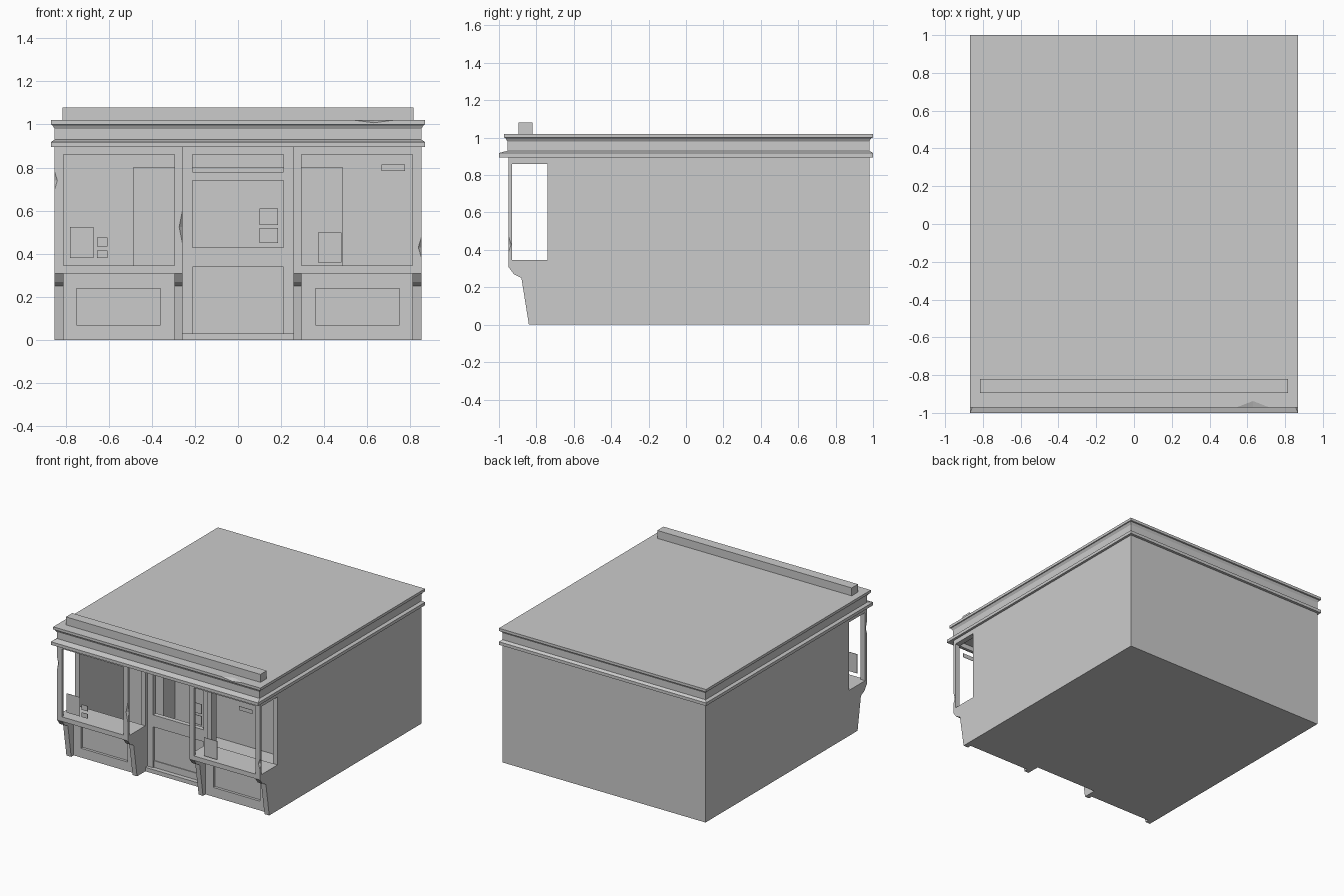
import bpy, bmesh

if "Cube" in bpy.data.objects:
    bpy.data.objects.remove(bpy.data.objects["Cube"])


def finish(name, bm):
    bmesh.ops.recalc_face_normals(bm, faces=bm.faces[:])
    me = bpy.data.meshes.new(name)
    bm.to_mesh(me)
    bm.free()
    ob = bpy.data.objects.new(name, me)
    bpy.context.collection.objects.link(ob)
    return ob


def loft(name, rings, cap=True, close=False):
    """Skin a list of equal-length closed point loops."""
    bm = bmesh.new()
    vs = [[bm.verts.new(p) for p in r] for r in rings]
    pairs = list(zip(vs, vs[1:])) + ([(vs[-1], vs[0])] if close else [])
    n = len(vs[0])
    for a, b in pairs:
        for i in range(n):
            j = (i + 1) % n
            bm.faces.new((a[i], a[j], b[j], b[i]))
    if cap:
        bm.faces.new(vs[0])
        bm.faces.new(vs[-1])
    return finish(name, bm)


def rect_xy(x0, x1, y0, y1, z):
    return [(x0, y0, z), (x1, y0, z), (x1, y1, z), (x0, y1, z)]


def rect_xz(x0, x1, y, z0, z1):
    return [(x0, y, z0), (x1, y, z0), (x1, y, z1), (x0, y, z1)]


def box(name, x0, x1, y0, y1, z0, z1):
    return loft(name, [rect_xy(x0, x1, y0, y1, z0), rect_xy(x0, x1, y0, y1, z1)])


def frame(name, outer, inner, y0, y1):
    """Rectangular frame facing the front; outer and inner are x0, x1, z0, z1."""
    def loop(r, y):
        return rect_xz(r[0], r[1], y, r[2], r[3])
    return loft(name, [loop(outer, y0), loop(inner, y0), loop(inner, y1), loop(outer, y1)],
                cap=False, close=True)


def side_profile(name, x0, x1, back):
    """Corbelled pillar with open side window, continued as a wall to 'back'."""
    pts = [(-0.84, 0), (-0.88, 0.25), (-0.92, 0.27), (-0.95, 0.31), (-0.95, 0.9),
           (-0.93, 0.9), (-0.93, 0.345), (-0.74, 0.345), (-0.74, 0.9), (back, 0.9), (back, 0)]
    return loft(name, [[(x, y, z) for y, z in pts] for x in (x0, x1)])


def chip(target, c, r):
    """Cut a diamond-shaped nick out of an edge."""
    bm = bmesh.new()
    for axis in range(3):
        for s in (-1, 1):
            p = list(c)
            p[axis] += s * r[axis]
            bm.verts.new(p)
    bmesh.ops.convex_hull(bm, input=bm.verts[:])
    cut = finish("chip_cutter", bm)
    cut.hide_render = True
    cut.hide_set(True)
    mod = target.modifiers.new("chip", 'BOOLEAN')
    mod.operation = 'DIFFERENCE'
    mod.solver = 'EXACT'
    mod.object = cut


XO, XI, XD = 0.85, 0.81, 0.258   # outer wall, inner wall, doorway half widths
XB = 0.295                       # inner edge of the display windows

# Walls, pillars and display windows on both sides
walls, pillars = {}, {}
for s, tag in ((-1, "left"), (1, "right")):
    def span(a, b):
        return sorted((s * a, s * b))
    walls[tag] = side_profile(tag + "_side_wall", *span(XI, XO), 0.98)
    pillars[tag] = side_profile(tag + "_door_pillar", *span(XD, XB), -0.68)
    box(tag + "_wall_header", *span(XI, XO), -0.93, -0.74, 0.86, 0.9)
    box(tag + "_pillar_header", *span(XD, XB), -0.93, -0.74, 0.86, 0.9)
    box(tag + "_window_header", *span(XB, XI), -0.95, -0.93, 0.86, 0.9)
    box(tag + "_window_sill", *span(XB, XI), -0.95, -0.74, 0.31, 0.345)
    # Panelled wall under the window
    a, b = span(XB, XI)
    c, d = span(0.36, 0.75)
    frame(tag + "_riser_frame", (a, b, 0, 0.31), (c, d, 0.07, 0.24), -0.81, -0.74)
    box(tag + "_riser_panel", c, d, -0.79, -0.75, 0.07, 0.24)
    # Interior wall beside the rear alcove
    box(tag + "_inner_wall", *span(0.485, XI), -0.2, -0.06, 0.03, 0.895)

# Recessed door
DY0, DY1 = -0.715, -0.68
frame("door_lower_frame", (-XD, XD, 0, 0.385), (-0.21, 0.21, 0.03, 0.34), DY0, DY1)
frame("door_glass_frame", (-XD, XD, 0.385, 0.76), (-0.21, 0.21, 0.43, 0.74), DY0, DY1)
frame("door_transom", (-XD, XD, 0.76, 0.895), (-0.21, 0.21, 0.78, 0.86), DY0, DY1)
box("door_panel", -0.21, 0.21, -0.70, -0.685, 0.03, 0.34)
box("door_kick_plate", -0.21, 0.21, -0.706, -0.70, 0.03, 0.08)

# Interior alcove, floor and rear wall
box("alcove_header", -0.485, 0.485, -0.2, -0.06, 0.80, 0.895)
box("alcove_back", -XI, XI, -0.06, -0.04, 0.03, 0.895)
box("floor", -XI, XI, -0.74, 0.98, 0, 0.03)
box("rear_wall", -XI, XI, 0.95, 0.98, 0.03, 0.9)

# Stepped cornice and flat roof: z, half width, front, back
levels = [(0.895, 0.868, -1.0, 1.0), (0.918, 0.868, -1.0, 1.0),
          (0.93, 0.85, -0.955, 0.98), (0.98, 0.85, -0.955, 0.98),
          (0.998, 0.862, -0.965, 0.99), (1.0, 0.868, -0.972, 1.0),
          (1.02, 0.868, -0.972, 1.0)]
cornice = loft("cornice_roof", [rect_xy(-w, w, f, b, z) for z, w, f, b in levels])
box("roof_sign_board", -0.815, 0.815, -0.895, -0.82, 1.02, 1.08)

# Notices in the windows and on the door glass
notices = [(-0.78, -0.67, 0.38, 0.525, -0.936), (-0.655, -0.605, 0.435, 0.475, -0.936),
           (-0.655, -0.605, 0.38, 0.415, -0.936), (0.37, 0.48, 0.36, 0.50, -0.936),
           (0.665, 0.775, 0.785, 0.815, -0.936), (0.10, 0.185, 0.535, 0.61, -0.70),
           (0.10, 0.185, 0.45, 0.52, -0.70)]
for x0, x1, z0, z1, y in notices:
    box("notice", x0, x1, y, y + 0.003, z0, z1)

# Weathered nicks in the edges
chip(pillars["left"], (-0.258, -0.95, 0.525), (0.015, 0.015, 0.075))
chip(walls["right"], (0.85, -0.95, 0.43), (0.014, 0.015, 0.045))
chip(walls["left"], (-0.85, -0.95, 0.74), (0.012, 0.012, 0.04))
chip(cornice, (0.63, -0.972, 1.02), (0.09, 0.035, 0.012))
